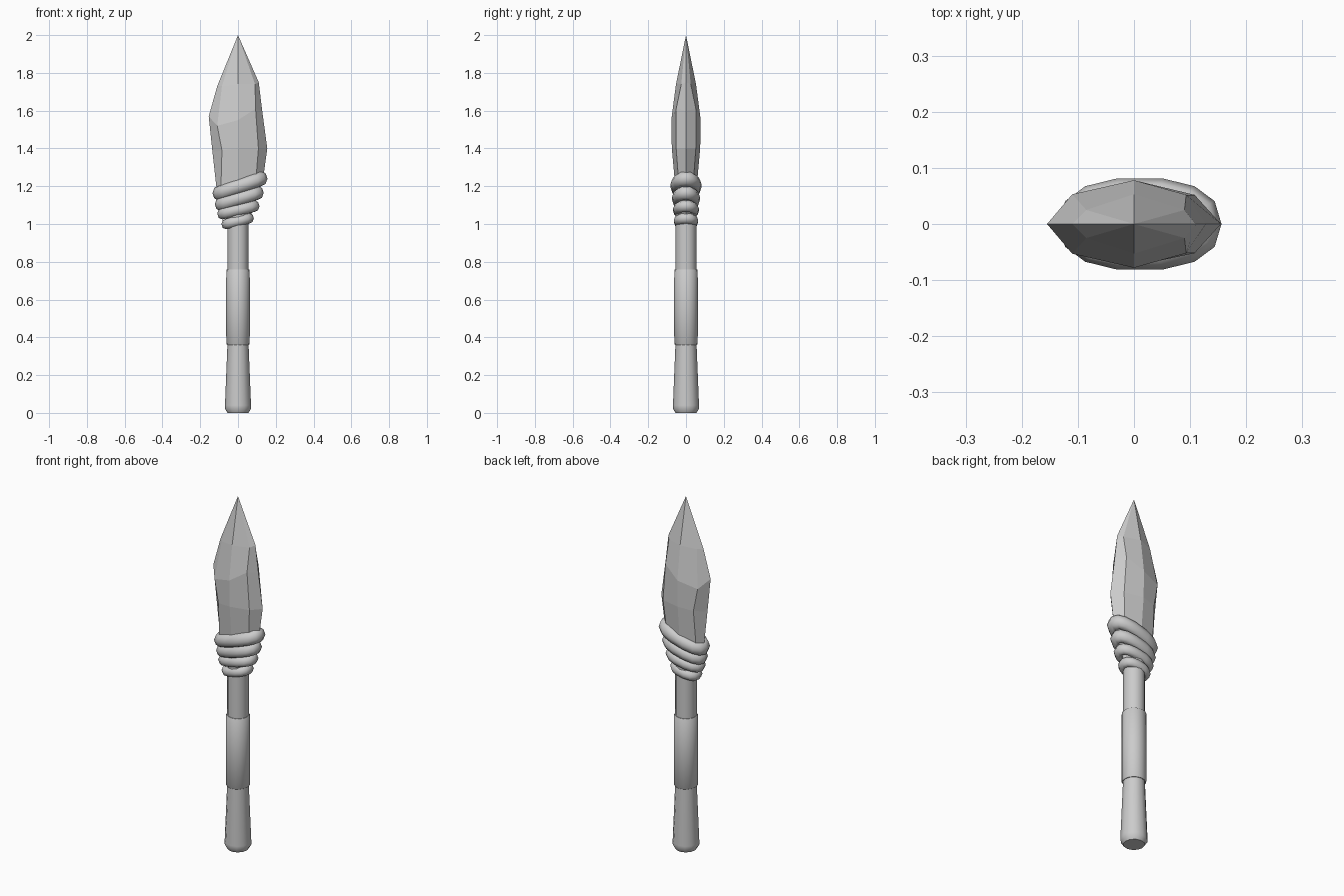
import bpy, math

if "Cube" in bpy.data.objects:
    bpy.data.objects.remove(bpy.data.objects["Cube"])


def make(name, verts, faces, smooth=None):
    me = bpy.data.meshes.new(name)
    me.from_pydata(verts, [], faces)
    ob = bpy.data.objects.new(name, me)
    bpy.context.collection.objects.link(ob)
    bpy.ops.object.select_all(action='DESELECT')
    bpy.context.view_layer.objects.active = ob
    ob.select_set(True)
    bpy.ops.object.mode_set(mode='EDIT')
    bpy.ops.mesh.select_all(action='SELECT')
    bpy.ops.mesh.normals_make_consistent(inside=False)
    bpy.ops.object.mode_set(mode='OBJECT')
    if smooth:
        bpy.ops.object.shade_smooth_by_angle(angle=math.radians(smooth))
    return ob


def bridge(rows, n):
    return [(r * n + i, r * n + (i + 1) % n, (r + 1) * n + (i + 1) % n, (r + 1) * n + i)
            for r in range(rows - 1) for i in range(n)]


def turned(name, profile, n=12):
    """Closed round part from (radius, z) pairs."""
    verts = [(r * math.cos(2 * math.pi * i / n), r * math.sin(2 * math.pi * i / n), z)
             for r, z in profile for i in range(n)]
    rows = len(profile)
    faces = bridge(rows, n) + [tuple(range(n)), tuple(range((rows - 1) * n, rows * n))]
    return make(name, verts, faces, 40)


def binding(name, x0, z0, x1, z1, depth, h, n=14, m=8):
    """Tilted oval cord; (x0, z0) and (x1, z1) are its outer left and right ends."""
    t = h * 0.85
    cx, a, b = (x0 + x1) / 2, (x1 - x0) / 2 - t, depth - t
    verts = []
    for i in range(n):
        u = 2 * math.pi * i / n
        c, s = math.cos(u), math.sin(u)
        c = math.copysign(abs(c) ** 0.85, c)
        s = math.copysign(abs(s) ** 0.85, s)
        z = (z0 + z1) / 2 + (z1 - z0) / 2 * c
        for j in range(m):
            v = 2 * math.pi * j / m
            d = t * math.cos(v)
            verts.append((cx + (a + d) * c, (b + d) * s, z + h * math.sin(v)))
    faces = [(i * m + j, i * m + (j + 1) % m,
              ((i + 1) % n) * m + (j + 1) % m, ((i + 1) % n) * m + j)
             for i in range(n) for j in range(m)]
    return make(name, verts, faces, 60)


# Wooden shaft with flared butt, and grip sleeve
turned("shaft", [(0.055, 0), (0.069, 0.022), (0.069, 0.04), (0.056, 0.36),
                 (0.056, 0.76), (0.056, 1.1)])
turned("grip_sleeve", [(0.059, 0.36), (0.062, 0.364), (0.063, 0.56),
                       (0.062, 0.756), (0.059, 0.76)], 16)

# Chipped stone blade: each column runs top to bottom as (x, y, z)
left_edge = [(-0.11, 0, 1.73), (-0.155, 0, 1.57), (-0.135, 0, 1.38), (-0.115, 0, 1.2), (-0.07, 0, 1.05)]
left_bevel = [(-0.085, 0.025, 1.73), (-0.11, 0.053, 1.52), (-0.085, 0.055, 1.39), (-0.09, 0.04, 1.2), (-0.05, 0.03, 1.05)]
ridge = [(0, 0.053, 1.74), (0, 0.078, 1.55), (0, 0.075, 1.4), (0, 0.057, 1.2), (0, 0.04, 1.05)]
right_bevel = [(0.09, 0.025, 1.74), (0.093, 0.052, 1.61), (0.108, 0.052, 1.4), (0.095, 0.04, 1.24), (0.05, 0.03, 1.05)]
right_edge = [(0.11, 0, 1.75), (0.128, 0, 1.6), (0.155, 0, 1.4), (0.133, 0, 1.24), (0.07, 0, 1.05)]


def back(col):
    return [(x, -y, z) for x, y, z in col]


cols = [left_edge, left_bevel, ridge, right_bevel, right_edge,
        back(right_bevel), back(ridge), back(left_bevel)]
verts = [c[r] for r in range(5) for c in cols] + [(0, 0, 2.0)]
faces = bridge(5, 8) + [(i, (i + 1) % 8, 40) for i in range(8)] + [tuple(range(32, 40))]
make("blade", verts, faces)

# Cord bindings, top to bottom
for k, args in enumerate([(-0.135, 1.163, 0.156, 1.24, 0.083, 0.040),
                          (-0.123, 1.105, 0.136, 1.165, 0.075, 0.037),
                          (-0.110, 1.055, 0.114, 1.095, 0.070, 0.031),
                          (-0.088, 1.000, 0.084, 1.030, 0.066, 0.028)]):
    binding(f"cord_binding_{k + 1}", *args)
